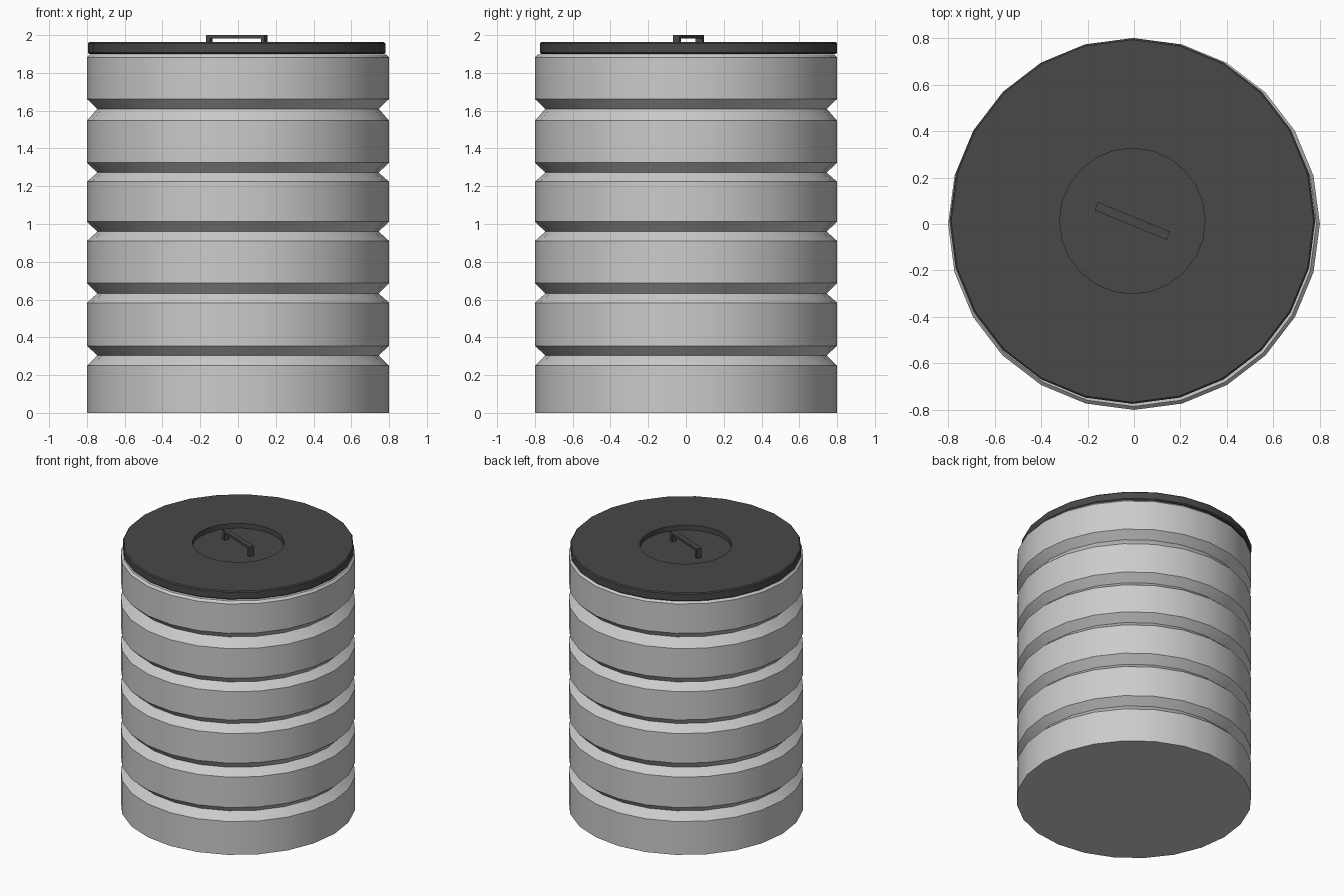
import bpy, bmesh, math
from mathutils import Matrix, Vector

if "Cube" in bpy.data.objects:
    bpy.data.objects.remove(bpy.data.objects["Cube"])

SIDES = 24


def material(name, value):
    m = bpy.data.materials.new(name)
    m.diffuse_color = (value, value, value, 1)
    m.use_nodes = True
    m.node_tree.nodes["Principled BSDF"].inputs["Base Color"].default_value = m.diffuse_color
    return m


def finish(name, bm, mat=None):
    bmesh.ops.recalc_face_normals(bm, faces=bm.faces[:])
    me = bpy.data.meshes.new(name)
    bm.to_mesh(me)
    bm.free()
    ob = bpy.data.objects.new(name, me)
    bpy.context.collection.objects.link(ob)
    if mat:
        me.materials.append(mat)
    return ob


def lathe(name, profile, center=(0, 0), mat=None):
    """Revolve (radius, z) points and cap both ends."""
    bm = bmesh.new()
    rings = []
    for r, z in profile:
        rings.append([bm.verts.new((center[0] + r * math.cos(math.tau * i / SIDES),
                                    center[1] + r * math.sin(math.tau * i / SIDES), z))
                      for i in range(SIDES)])
    for a, b in zip(rings, rings[1:]):
        for i in range(SIDES):
            j = (i + 1) % SIDES
            bm.faces.new((a[i], a[j], b[j], b[i]))
    bm.faces.new(rings[0][::-1])
    bm.faces.new(rings[-1])
    ob = finish(name, bm, mat)
    bpy.ops.object.select_all(action='DESELECT')
    ob.select_set(True)
    bpy.context.view_layer.objects.active = ob
    bpy.ops.object.shade_smooth_by_angle(angle=math.radians(30))
    return ob


# Ribbed barrel body: V grooves given as (lower edge, valley, upper edge)
grooves = [(0.25, 0.305, 0.355), (0.583, 0.632, 0.688), (0.91, 0.96, 1.012),
           (1.224, 1.272, 1.325), (1.547, 1.61, 1.662)]
profile = [(0.8, 0)]
for low, mid, high in grooves:
    profile += [(0.8, low), (0.745, mid), (0.8, high)]
profile += [(0.8, 1.882), (0.785, 1.898)]
lathe("barrel_body", profile)

# Lid, slightly off centre, with a round recess
dark = material("dark_lid", 0.065)
center = (-0.007, 0.013)
floor = 1.927
lathe("lid", [(0.78, 1.9), (0.787, 1.907), (0.787, 1.956), (0.78, 1.963),
              (0.313, 1.963), (0.313, floor)], center, dark)

# Handle: a flat arch profile extruded across its thickness
half, leg, thick, top, bar = 0.168, 0.022, 0.038, 2.0, 0.018
outline = [(-half, floor), (-half, top), (half, top), (half, floor),
           (half - leg, floor), (half - leg, top - bar),
           (-half + leg, top - bar), (-half + leg, floor)]
bm = bmesh.new()
face = bm.faces.new([bm.verts.new((x, -thick / 2, z)) for x, z in outline])
side = bmesh.ops.extrude_face_region(bm, geom=[face], use_keep_orig=True)
bmesh.ops.translate(bm, vec=Vector((0, thick, 0)),
                    verts=[g for g in side["geom"] if isinstance(g, bmesh.types.BMVert)])
bm.transform(Matrix.Translation((center[0], center[1], 0))
             @ Matrix.Rotation(math.radians(-22.5), 4, 'Z'))
finish("lid_handle", bm, dark)
